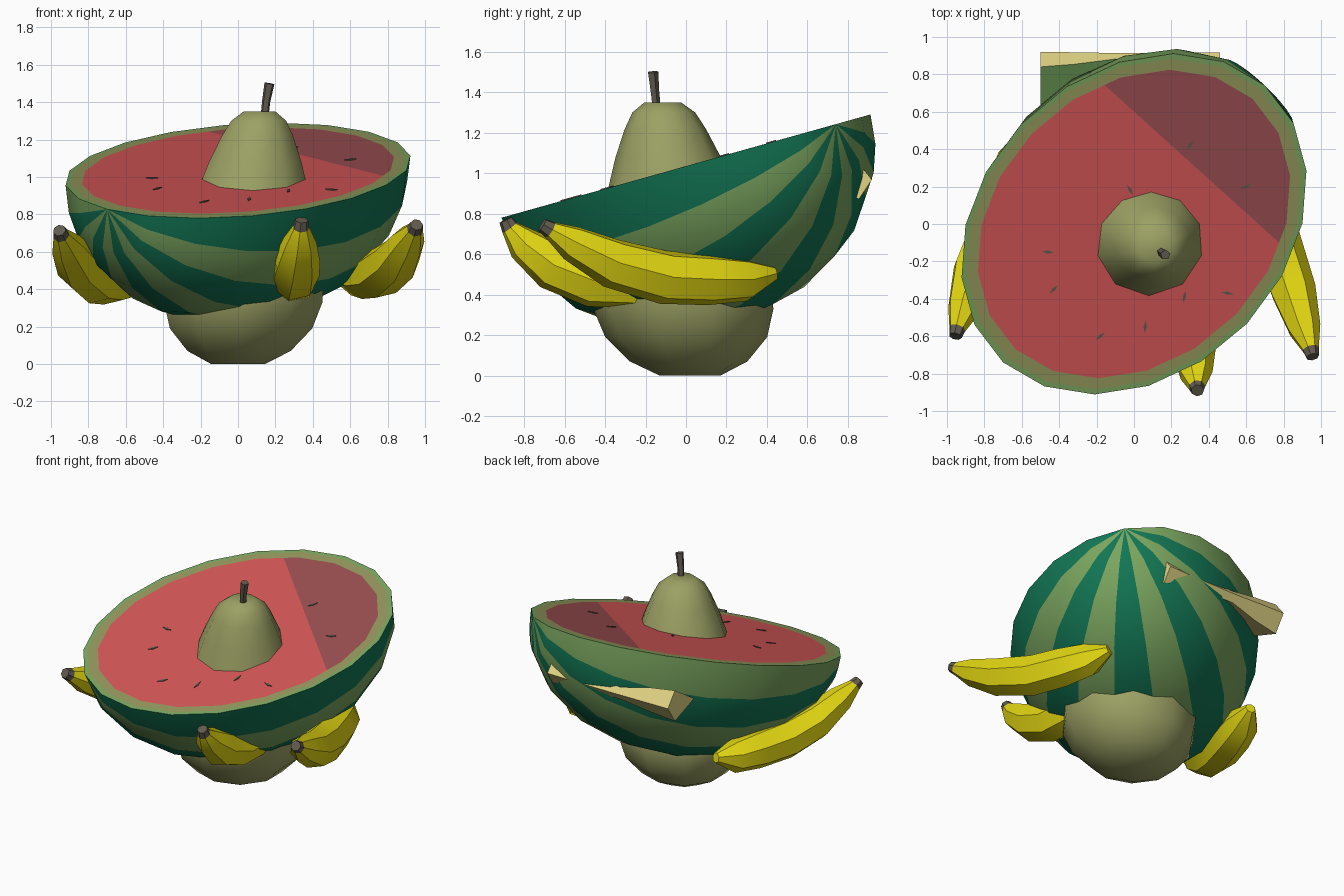
import bpy, bmesh, math
from mathutils import Vector as V

if "Cube" in bpy.data.objects:
    bpy.data.objects.remove(bpy.data.objects["Cube"])

def mat(name, r, g, b):
    m = bpy.data.materials.new(name)
    lin = [((c / 255 + 0.055) / 1.055) ** 2.4 if c > 10 else c / 255 / 12.92 for c in (r, g, b)]
    m.diffuse_color = (*lin, 1)
    m.use_nodes = True
    m.node_tree.nodes["Principled BSDF"].inputs["Base Color"].default_value = m.diffuse_color
    return m

DARK = mat("dark rind", 18, 118, 84)
LIGHT = mat("light rind", 122, 165, 95)
RIND = mat("inner rind", 148, 150, 92)
FLESH = mat("red flesh", 212, 86, 86)
FLESH2 = mat("deep red flesh", 155, 78, 80)
YELLOW = mat("banana yellow", 228, 216, 18)
BROWN = mat("stem brown", 98, 92, 80)
PEAR = mat("pear green", 156, 161, 100)
CREAM = mat("cream", 226, 212, 132)
LEAF = mat("pale green", 130, 185, 105)

def finish(name, bm, mats, angle=40):
    bmesh.ops.recalc_face_normals(bm, faces=bm.faces[:])
    me = bpy.data.meshes.new(name)
    bm.to_mesh(me)
    bm.free()
    for m in mats:
        me.materials.append(m)
    me.shade_smooth()
    me.set_sharp_from_angle(angle=math.radians(angle))
    ob = bpy.data.objects.new(name, me)
    bpy.context.collection.objects.link(ob)
    return ob

def loft(bm, rings, mat_rule=lambda i, j: 0, cap=(0, 0)):
    """Skin a list of equal closed rings and cap both ends."""
    vs = [[bm.verts.new(p) for p in r] for r in rings]
    n = len(vs[0])
    for i in range(len(vs) - 1):
        for j in range(n):
            k = (j + 1) % n
            f = bm.faces.new((vs[i][j], vs[i][k], vs[i + 1][k], vs[i + 1][j]))
            f.material_index = mat_rule(i, j)
    for r, c in ((vs[0], cap[0]), (vs[-1], cap[1])):
        bm.faces.new(r).material_index = c

def tube(name, path, radii, sides, mats, dark_rings=0, angle=40):
    pts = [V(p) for p in path]
    rings = []
    for i, p in enumerate(pts):
        t = (pts[min(i + 1, len(pts) - 1)] - pts[max(i - 1, 0)]).normalized()
        u = t.cross(V((0, 0, 1)) if abs(t.z) < 0.95 else V((1, 0, 0))).normalized()
        w = u.cross(t)
        rings.append([p + radii[i] * (u * math.cos(a) + w * math.sin(a))
                      for a in [2 * math.pi * k / sides for k in range(sides)]])
    bm = bmesh.new()
    loft(bm, rings, lambda i, j: 1 if i < dark_rings else 0, (1 if dark_rings else 0, 0))
    return finish(name, bm, mats, angle)

# Half melon: tilted half ellipsoid, poles on the rim, long axis A
CEN = V((0, 0, 1.035))
A, B, C = V((0.70, 0.74, 0.207)), V((-0.605, 0.532, 0.149)), V((0, 0.219, -0.78))
NR = 10
bm = bmesh.new()
p0, p1 = bm.verts.new(CEN - A), bm.verts.new(CEN + A)
grid = []
for i in range(1, NR):
    t = math.pi * i / NR
    grid.append([bm.verts.new(CEN - A * math.cos(t) + math.sin(t) *
                 (C * math.sin(math.pi * j / 10) - B * math.cos(math.pi * j / 10))) for j in range(11)])
for j in range(10):  # one stripe per column
    fs = [bm.faces.new((p0, grid[0][j], grid[0][j + 1])), bm.faces.new((p1, grid[-1][j + 1], grid[-1][j]))]
    for a, b in zip(grid, grid[1:]):
        fs.append(bm.faces.new((a[j], b[j], b[j + 1], a[j + 1])))
    for f in fs:
        f.material_index = j % 2
# Cut top: rind rings and flesh
rim = [p0] + [g[0] for g in grid] + [p1] + [g[10] for g in reversed(grid)]
for s, m in ((0.97, 1), (0.905, 2)):
    inner = [bm.verts.new(CEN + (CEN + (v.co - CEN) * 1.0 - CEN) * (s if m == 1 else s / 0.97)) for v in rim]
    for k in range(len(rim)):
        q = (k + 1) % len(rim)
        bm.faces.new((rim[k], rim[q], inner[q], inner[k])).material_index = m
    rim = inner
flesh = bm.faces.new(rim)
flesh.material_index = 3
# Deep red corner of the flesh, split off by a slanted line
side = V((0.84, 0.93, 0))
bmesh.ops.bisect_plane(bm, geom=[flesh] + flesh.edges[:] + flesh.verts[:],
                       plane_co=V((0.30, 0.33, 1)), plane_no=side)
for f in bm.faces:
    if f.material_index == 3 and (f.calc_center_median() - V((0.30, 0.33, 1))).dot(side) > 0:
        f.material_index = 4
finish("half_melon", bm, [DARK, LIGHT, RIND, FLESH, FLESH2], 35)

# Seeds: thin slivers lying on the cut
bm = bmesh.new()
seeds = [(.3, .42, 50), (.6, .2, 20), (-.02, .18, 120), (-.46, -.15, 175), (-.43, -.35, 45),
         (-.18, -.6, 40), (.06, -.55, 85), (.27, -.39, 80), (.5, -.37, 170)]
for x, y, ang in seeds:
    d = V((math.cos(math.radians(ang)), math.sin(math.radians(ang)), 0))
    n = V((-d.y, d.x, 0))
    ring = []
    for o in (d * .033, n * .009, -d * .033, -n * .009):
        q = V((x, y, 0)) + o
        ring.append(V((q.x, q.y, 1.035 + .28 * q.y)))
    loft(bm, [[q - V((0, 0, .003)) for q in ring], [q + V((0, 0, .005)) for q in ring]])
finish("seeds", bm, [BROWN])

# Pear running through the melon, leaning right and forward
prof = [(.15, 0), (.29, .07), (.40, .19), (.445, .33), (.44, .5), (.39, .72), (.31, .93),
        (.26, 1.08), (.20, 1.22), (.155, 1.30), (.09, 1.35)]
rings = []
for r, z in prof:
    cx, cy = .115 * z / 1.35, .02 - .135 * z / 1.35
    rings.append([V((cx + r * math.cos(a), cy + r * math.sin(a), z))
                  for a in [2 * math.pi * (k + .5) / 10 for k in range(10)]])
bm = bmesh.new()
loft(bm, rings)
finish("pear", bm, [PEAR], 50)
tube("pear_stem", [(.14, -.145, 1.30), (.15, -.155, 1.40), (.168, -.165, 1.5)], [.022, .023, .028], 5, [BROWN])

# Bananas: dark tip first, then the curved body
BR = [.035, .045, .09, .125, .135, .13, .11, .035]
side_path = [(.955, -.71, .745), (.945, -.67, .72), (.91, -.56, .655), (.85, -.36, .555),
             (.76, -.10, .485), (.69, .12, .475), (.63, .30, .475), (.58, .44, .505)]
tube("banana_right", side_path, BR, 7, [YELLOW, BROWN], 1)
tube("banana_left", [(-x, y + .11 if y < -.3 else y + .05, z - .03) for x, y, z in side_path],
     BR, 7, [YELLOW, BROWN], 1)
tube("banana_front", [(.34, -.89, .77), (.337, -.87, .73), (.33, -.80, .65), (.315, -.66, .545),
                      (.30, -.46, .47), (.30, -.25, .46), (.30, -.05, .5), (.30, .08, .55)],
     BR, 7, [YELLOW, BROWN], 1)
tube("banana_front_left", [(-.24, -.85, .74), (-.24, -.835, .71), (-.235, -.77, .65), (-.22, -.60, .57),
                           (-.20, -.40, .52), (-.18, -.2, .52), (-.16, 0, .56), (-.15, .1, .6)],
     [.035, .042, .08, .11, .12, .12, .10, .035], 7, [YELLOW, BROWN], 1)

# Fruit wedge stuck in the back: pale green top, cream elsewhere
sec = [(.92, .97), (.84, 1.07), (.62, .93), (.84, .85)]
rings = [[V((x, .91 + (y - .91) * s, .96 + (z - .96) * s)) for y, z in sec]
         for x, s in ((-.5, 1), (-.32, .8), (-.1, .4), (.25, .4), (.46, .8))]
bm = bmesh.new()
loft(bm, rings, lambda i, j: 1 if j == 1 else 0)
finish("back_wedge", bm, [CREAM, LEAF], 30)
